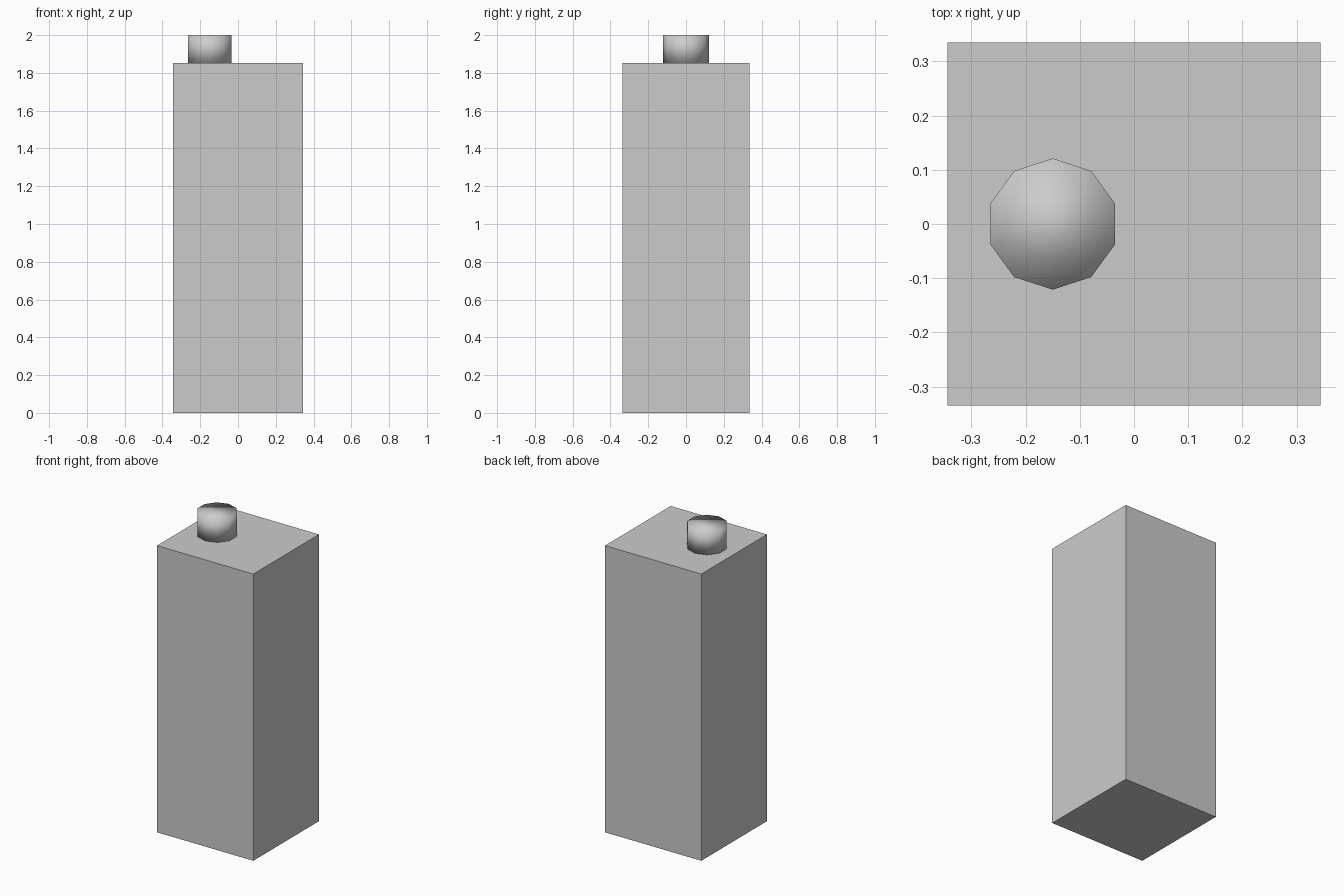
import bpy

if "Cube" in bpy.data.objects:
    bpy.data.objects.remove(bpy.data.objects["Cube"])

BODY_X, BODY_Y, BODY_Z = 0.688, 0.67, 1.853
TOTAL_Z = 2.0

# Tall square body
bpy.ops.mesh.primitive_cube_add(size=1, location=(0, 0, BODY_Z / 2))
body = bpy.context.object
body.name = "body"
body.scale = (BODY_X, BODY_Y, BODY_Z)
bpy.ops.object.transform_apply(location=False, rotation=False, scale=True)

# Ten-sided off-centre cap, smooth shaded across its rim
bpy.ops.mesh.primitive_cylinder_add(
    vertices=10, radius=0.121, depth=TOTAL_Z - BODY_Z,
    location=(-0.15, 0, (TOTAL_Z + BODY_Z) / 2))
cap = bpy.context.object
cap.name = "cap"
bpy.ops.object.shade_smooth()
